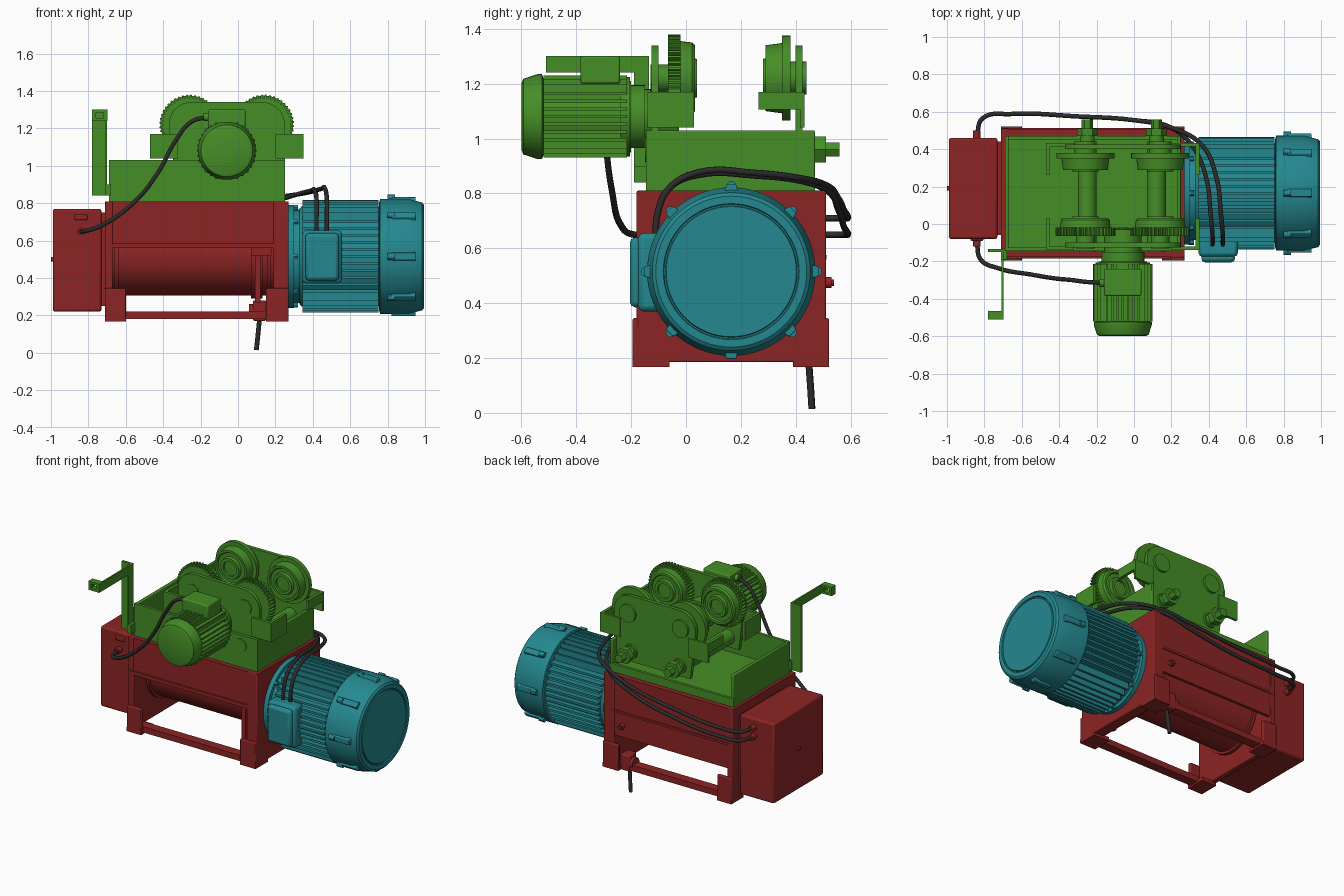
import bpy, bmesh, math
from mathutils import Vector

if "Cube" in bpy.data.objects:
    bpy.data.objects.remove(bpy.data.objects["Cube"])


def material(name, rgb):
    m = bpy.data.materials.new(name)
    m.diffuse_color = (*rgb, 1)
    m.use_nodes = True
    m.node_tree.nodes["Principled BSDF"].inputs["Base Color"].default_value = m.diffuse_color
    return m


RED = material("dark_red", (0.27, 0.018, 0.018))
GREEN = material("green", (0.06, 0.27, 0.02))
TEAL = material("teal", (0.018, 0.25, 0.28))
BLACK = material("cable_black", (0.025, 0.025, 0.025))


def finish(name, bm, mat, bevel=0):
    bmesh.ops.recalc_face_normals(bm, faces=bm.faces)
    me = bpy.data.meshes.new(name)
    bm.to_mesh(me)
    bm.free()
    me.materials.append(mat)
    ob = bpy.data.objects.new(name, me)
    bpy.context.collection.objects.link(ob)
    if bevel:
        mod = ob.modifiers.new("bevel", 'BEVEL')
        mod.width, mod.segments = bevel, 2
    return ob


def add_box(bm, x0, x1, y0, y1, z0, z1):
    vs = bmesh.ops.create_cube(bm, size=1)["verts"]
    for v in vs:
        v.co = ((x0 + x1) / 2 + v.co.x * (x1 - x0), (y0 + y1) / 2 + v.co.y * (y1 - y0),
                (z0 + z1) / 2 + v.co.z * (z1 - z0))
    return vs


def box(name, mat, x0, x1, y0, y1, z0, z1, bevel=0):
    bm = bmesh.new()
    add_box(bm, x0, x1, y0, y1, z0, z1)
    return finish(name, bm, mat, bevel)


def lathe(name, mat, axis, c, profile, seg=48):
    """Turned part: profile of (position along axis, radius); c is (y, z) or (x, z)."""
    bm = bmesh.new()
    rings = []
    for t, r in profile:
        ring = []
        for i in range(seg):
            a = 2 * math.pi * i / seg
            u, w = c[0] + r * math.cos(a), c[1] + r * math.sin(a)
            ring.append(bm.verts.new((t, u, w) if axis == 'X' else (u, t, w)))
        rings.append(ring)
    for a, b in zip(rings, rings[1:]):
        for i in range(seg):
            j = (i + 1) % seg
            bm.faces.new((a[i], a[j], b[j], b[i]))
    bm.faces.new(rings[0])
    bm.faces.new(rings[-1])
    return finish(name, bm, mat)


def prism(name, mat, pts, y0, y1):
    """Outline in x, z given thickness along y."""
    bm = bmesh.new()
    f = bm.faces.new([bm.verts.new((x, y0, z)) for x, z in pts])
    new = bmesh.ops.extrude_face_region(bm, geom=[f])["geom"]
    bmesh.ops.translate(bm, vec=(0, y1 - y0, 0), verts=[v for v in new if isinstance(v, bmesh.types.BMVert)])
    return finish(name, bm, mat)


def gear(name, c, r, teeth, y0, y1):
    pts = []
    for i in range(teeth):
        for k, rr in ((0, r - .018), (.3, r - .018), (.42, r), (.78, r)):
            a = 2 * math.pi * (i + k) / teeth
            pts.append((c[0] + rr * math.cos(a), c[1] + rr * math.sin(a)))
    return prism(name, GREEN, pts, y0, y1)


def cable(name, pts, r=0.013):
    cu = bpy.data.curves.new(name, 'CURVE')
    cu.dimensions, cu.bevel_depth, cu.bevel_resolution = '3D', r, 2
    cu.resolution_u, cu.use_fill_caps = 6, True
    s = cu.splines.new('BEZIER')
    s.bezier_points.add(len(pts) - 1)
    for p, co in zip(s.bezier_points, pts):
        p.co = co
        p.handle_left_type = p.handle_right_type = 'AUTO'
    cu.materials.append(BLACK)
    bpy.context.collection.objects.link(bpy.data.objects.new(name, cu))


# --- control cabinet
box("cabinet", RED, -.99, -.73, -.08, .46, .22, .77, .012)
box("cabinet_neck", RED, -.74, -.70, -.06, .44, .25, .75)
box("cabinet_latch", RED, -.875, -.805, -.09, -.07, .71, .74, .006)
lathe("cabinet_knob", RED, 'X', (.19, .50), [(-1, .012), (-.98, .012)], 16)
for y0, y1, zs in ((-.12, -.07, (.65,)), (.45, .50, (.65, .71))):
    for z in zs:
        lathe("cable_gland", RED, 'Y', (-.84, z), [(y0, .02), (y1, .02)], 16)

# --- hoist frame: end plates, hood and walls
box("left_end_plate", RED, -.71, -.67, -.18, .51, .185, .81, .006)
box("right_end_plate", RED, .19, .27, -.18, .51, .185, .81, .006)
box("hood_top", RED, -.71, .27, -.175, .505, .78, .81)
box("hood_front", RED, -.70, .26, -.175, -.155, .57, .80)
box("hood_back", RED, -.70, .26, .485, .505, .40, .80)
box("front_seam", RED, -.70, .20, -.185, -.155, .56, .585)
box("back_seam", RED, -.70, .20, .495, .512, .56, .575)
for y0, y1 in ((-.175, -.11), (.43, .495)):
    box("bottom_rail", RED, -.67, .20, y0, y1, .18, .22)

# --- feet
for x0, x1 in ((-.71, -.60), (.15, .27)):
    for wall, lip in (((-.195, -.17), (-.195, -.06)), ((.50, .522), (.39, .522))):
        box("foot_wall", RED, x0, x1, *wall, .17, .345, .006)
        box("foot_lip", RED, x0, x1, *lip, .168, .195)

# --- rope drum with rope guide
AX = (.165, .515)
lathe("rope_drum", RED, 'X', AX, [(-.69, .21), (.20, .21)], 64)
for x in (-.66, .07, .11, .155):
    lathe("drum_ring", RED, 'X', AX, [(x, .226), (x + .022, .226)], 64)
box("guide_bar", RED, .07, .18, -.10, -.07, .52, .56)
box("guide_post_front", RED, .09, .12, -.09, -.06, .27, .54)
box("guide_block", RED, .08, .15, .42, .50, .17, .28, .008)
lathe("rope_sleeve", RED, 'X', (.46, .22), [(.06, .04), (.17, .04)], 20)
lathe("back_bolt", RED, 'Y', (.13, .475), [(.50, .02), (.53, .02), (.53, .012), (.54, .012)], 16)
cable("control_rope", [(.12, .445, .22), (.112, .45, .15), (.105, .455, .08), (.098, .459, .015)], .013)

# --- main motor
lathe("motor_flange", TEAL, 'X', AX, [(.265, .275), (.30, .275), (.30, .25), (.345, .25)], 64)
lathe("motor_core", TEAL, 'X', AX, [(.33, .258), (.345, .27), (.75, .27), (.77, .25), (.80, .25)], 64)
bm = bmesh.new()
for i in range(-5, 6):
    o = i * .037
    h = math.sqrt(.301 ** 2 - o * o)
    add_box(bm, .345, .75, AX[0] - h, AX[0] + h, AX[1] + o - .007, AX[1] + o + .007)
    add_box(bm, .345, .75, AX[0] + o - .007, AX[0] + o + .007, AX[1] - h, AX[1] + h)
finish("motor_fins", bm, TEAL)
lathe("motor_fan_cowl", TEAL, 'X', AX, [(.755, .29), (.76, .307), (.91, .307), (.985, .288), (.995, .275),
                                        (.995, .248), (.988, .245), (.988, .24), (.995, .237)], 64)
for k in range(8):
    a = k * math.pi / 4
    d = Vector((0, math.cos(a), math.sin(a)))
    bm = bmesh.new()
    vs = add_box(bm, .82, .95, -.03, .03, .27, .318)
    for v in vs:
        t, r = v.co.y * (.6 if v.co.z > .3 else 1), v.co.z
        v.co = (v.co.x, AX[0] + d.y * r - d.z * t, AX[1] + d.z * r + d.y * t)
    finish("cowl_rib", bm, TEAL, .004)
    if k != 6:
        lathe("cowl_bolt", TEAL, 'X', (AX[0] + d.y * .312, AX[1] + d.z * .312), [(.80, .018), (.84, .018)], 12)
    lathe("flange_bolt", TEAL, 'X', (AX[0] + d.y * .262, AX[1] + d.z * .262), [(.295, .014), (.32, .014)], 6)
box("terminal_box", TEAL, .345, .555, -.175, -.08, .37, .655, .02)
box("terminal_lid", TEAL, .36, .54, -.205, -.16, .385, .64, .02)
for x in (.42, .48):
    lathe("terminal_gland", TEAL, 'Y', (x, .635), [(-.13, .02), (-.09, .02)], 16)

# --- trolley tray
box("tray_floor", GREEN, -.69, .25, -.145, .47, .81, .845)
box("tray_left_end", GREEN, -.69, -.67, -.145, .47, .82, 1.03, .006)
box("tray_right_end", GREEN, .23, .25, -.145, .47, .82, 1.03, .006)
box("tray_front", GREEN, -.69, .25, -.145, -.125, .82, 1.03)
box("tray_back_lip", GREEN, -.69, .25, .45, .47, .82, .865)

# --- trolley side plates with angle brackets
outline = [(-.33, .89), (.25, .89)]
for cx, a0 in ((.13, 0), (-.25, 90)):
    for i in range(9):
        a = math.radians(a0 + i * 11.25)
        outline.append((cx + .12 * math.cos(a), 1.22 + .12 * math.sin(a)))
for y0, y1 in ((-.125, -.10), (.40, .425)):
    prism("trolley_plate", GREEN, outline, y0, y1)
for p0, p1, f0, f1 in ((-.14, -.12, -.14, .03), (.415, .432, .265, .432)):
    for x0, x1, e0, e1 in ((-.47, -.32, -.47, -.45), (.20, .35, .33, .35)):
        box("bracket_arm", GREEN, x0, x1, p0, p1, 1.04, 1.17)
        box("bracket_end", GREEN, e0, e1, f0, f1, 1.105 if f0 > 0 else 1.04, 1.17)

# --- suspension rods
for x in (-.25, .12):
    lathe("suspension_rod", GREEN, 'Y', (x, .96), [(-.15, .045), (-.13, .045), (-.13, .05), (.44, .05), (.44, .04), (.50, .04)], 24)
    lathe("rod_nut", GREEN, 'Y', (x, .96), [(.47, .055), (.51, .055), (.51, .03), (.56, .03)], 6)

# --- wheels and gears
for x in (-.26, .14):
    c = (x, 1.22)
    lathe("rear_wheel", GREEN, 'Y', c, [(.295, .05), (.28, .05), (.28, .07), (.30, .075), (.30, .10), (.29, .105),
                                        (.29, .12), (.35, .128), (.35, .155), (.38, .155), (.38, .06), (.44, .06)])
    lathe("front_wheel", GREEN, 'Y', c, [(-.13, .05), (-.065, .05), (-.02, .135), (.022, .13), (.033, .12), (.033, .105),
                                         (.02, .10), (.02, .075), (.04, .07), (.04, .05), (.025, .05)])
    gear("wheel_gear", c, .16, 44, -.065, -.02)
gear("drive_pinion", (-.06, 1.08), .085, 22, -.06, -.025)

# --- trolley motor
TM = (-.06, 1.08)
lathe("trolley_motor_neck", GREEN, 'Y', TM, [(-.22, .115), (-.15, .115), (-.15, .10), (-.03, .10), (-.03, .03), (-.02, .03)], 40)
lathe("trolley_motor_core", GREEN, 'Y', TM, [(-.54, .13), (-.20, .13)], 40)
lathe("trolley_motor_cap", GREEN, 'Y', TM, [(-.60, .12), (-.593, .138), (-.54, .155), (-.525, .155), (-.52, .14)], 40)
lathe("trolley_motor_ring", GREEN, 'Y', TM, [(-.24, .145), (-.205, .145)], 40)
bm = bmesh.new()
for i in range(-4, 5):
    o = i * .028
    h = math.sqrt(.16 ** 2 - o * o)
    add_box(bm, TM[0] - h, TM[0] + h, -.52, -.215, TM[1] + o - .006, TM[1] + o + .006)
    h = min(h, .15)
    add_box(bm, TM[0] + o - .006, TM[0] + o + .006, -.52, -.215, TM[1] - h, TM[1] + h)
finish("trolley_motor_fins", bm, GREEN)
box("trolley_terminal_box", GREEN, -.16, .04, -.385, -.24, 1.20, 1.30, .008)
lathe("trolley_gland", GREEN, 'X', (-.315, 1.26), [(-.185, .022), (-.15, .022)], 16)

# --- limit switch bracket
box("bracket_post", GREEN, -.78, -.70, -.15, -.135, .84, 1.30)
box("bracket_post_side", GREEN, -.712, -.70, -.19, -.135, .84, 1.30)
box("bracket_stay", GREEN, -.712, -.68, -.19, -.13, .84, .90)
box("bracket_reach", GREEN, -.708, -.698, -.51, -.14, 1.24, 1.30)
for z0, z1 in ((1.24, 1.255), (1.285, 1.30)):
    box("bracket_tab_strip", GREEN, -.78, -.70, -.51, -.465, z0, z1)
for x0, x1 in ((-.78, -.76), (-.72, -.70)):
    box("bracket_tab_side", GREEN, x0, x1, -.51, -.465, 1.24, 1.30)

# --- supply cables
cable("trolley_cable", [(-.84, -.10, .65), (-.82, -.19, .65), (-.73, -.235, .68), (-.55, -.27, .81), (-.43, -.29, .96),
                        (-.33, -.30, 1.14), (-.25, -.31, 1.235), (-.17, -.315, 1.26)], .012)
for dx, dz, top in ((0, 0, 0), (.055, .06, .01)):
    cable("motor_cable", [(-.84, .48, .65 + dz), (-.81, .565, .65 + dz), (-.66, .588, .65 + dz), (-.3, .575, .68 + dz),
                          (0, .555, .74 + dz * .7), (.2, .515, .81 + dz * .3), (.31 + dx, .42, .845 + top),
                          (.385 + dx, .25, .865 + top), (.41 + dx, .05, .868 + top), (.42 + dx, -.06, .82),
                          (.42 + dx, -.105, .72), (.42 + dx, -.11, .64)], .012)

# --- smooth round parts, keep edges sharp
meshes = [o for o in bpy.context.collection.objects if o.type == 'MESH']
for o in meshes:
    o.select_set(True)
bpy.context.view_layer.objects.active = meshes[0]
bpy.ops.object.shade_smooth_by_angle(angle=math.radians(30))
